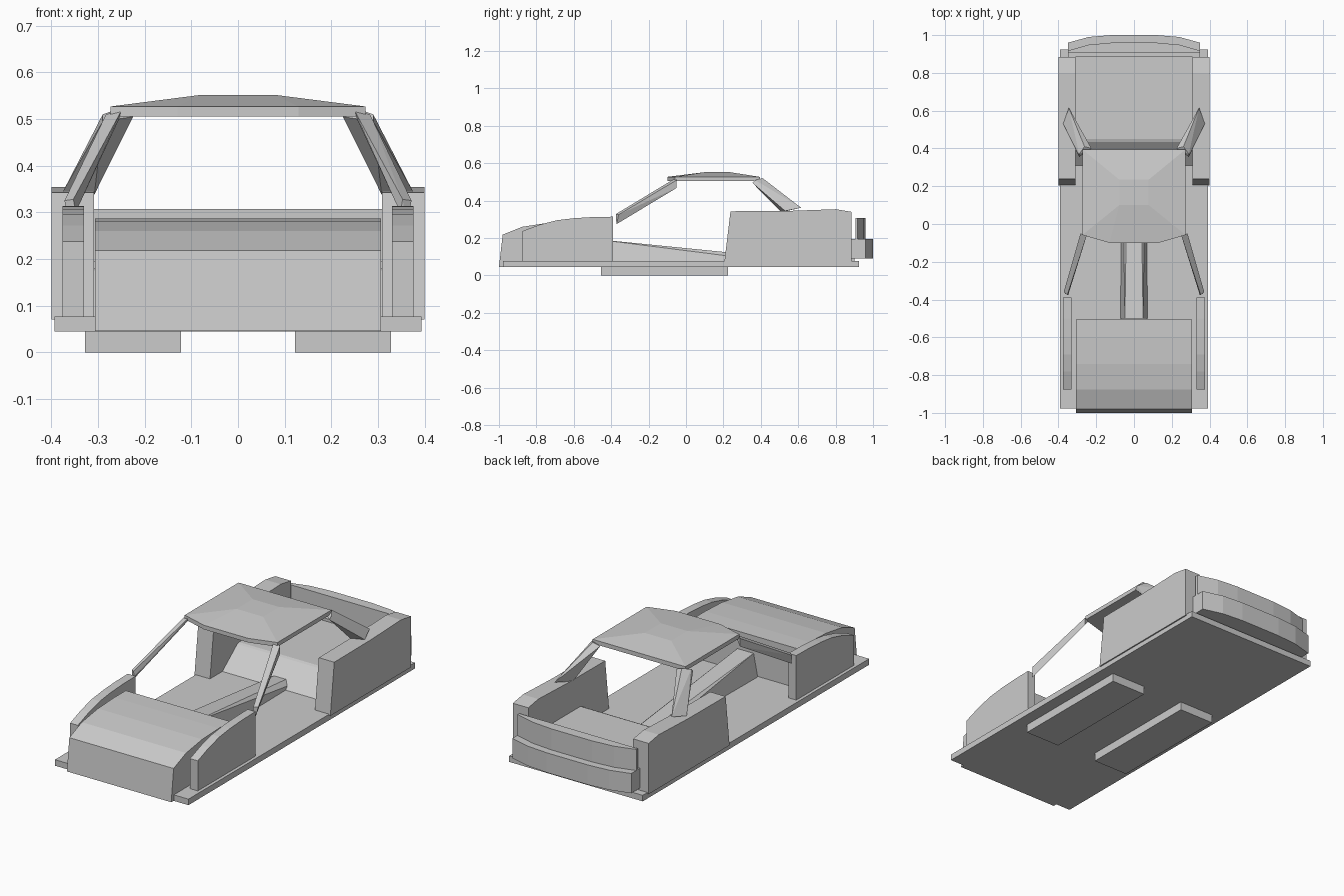
import bpy, bmesh
from mathutils import Vector

if "Cube" in bpy.data.objects:
    bpy.data.objects.remove(bpy.data.objects["Cube"])


def finish(name, bm):
    bmesh.ops.recalc_face_normals(bm, faces=bm.faces)
    mesh = bpy.data.meshes.new(name)
    bm.to_mesh(mesh)
    bm.free()
    obj = bpy.data.objects.new(name, mesh)
    bpy.context.collection.objects.link(obj)
    return obj


def prism(name, pts, direction):
    """Extrude a closed outline of 3D points along a direction."""
    bm = bmesh.new()
    face = bm.faces.new([bm.verts.new(p) for p in pts])
    ext = bmesh.ops.extrude_face_region(bm, geom=[face])
    verts = [g for g in ext["geom"] if isinstance(g, bmesh.types.BMVert)]
    bmesh.ops.translate(bm, verts=verts, vec=Vector(direction))
    if not any(len(f.verts) == len(pts) and f is face for f in bm.faces):
        bm.faces.new(face.verts)
    return finish(name, bm)


def side_profile(name, yz, x0, x1):
    return prism(name, [(x0, y, z) for y, z in yz], (x1 - x0, 0, 0))


def plan(name, xy, z0, z1):
    return prism(name, [(x, y, z0) for x, y in xy], (0, 0, z1 - z0))


def box(name, x0, x1, y0, y1, z0, z1):
    return plan(name, [(x0, y0), (x1, y0), (x1, y1), (x0, y1)], z0, z1)


def hull(name, pts):
    bm = bmesh.new()
    for p in pts:
        bm.verts.new(p)
    res = bmesh.ops.convex_hull(bm, input=bm.verts)
    loose = [v for v in bm.verts if not v.link_faces]
    bmesh.ops.delete(bm, geom=loose, context="VERTS")
    bmesh.ops.dissolve_limit(bm, angle_limit=0.02, verts=bm.verts, edges=bm.edges)
    return finish(name, bm)


def mirror_x(obj):
    mod = obj.modifiers.new("mirror", "MIRROR")
    mod.use_mirror_merge = False


# Floor pan and the two skids below it
box("floor_pan", -0.393, 0.393, -0.978, 0.925, 0.045, 0.077)
mirror_x(box("skid", 0.122, 0.328, -0.455, 0.225, 0, 0.045))

# Hood block
side_profile("hood", [(-1, 0.046), (-0.98, 0.218), (-0.875, 0.26), (-0.74, 0.281),
                      (-0.6, 0.287), (-0.505, 0.287), (-0.505, 0.046)], -0.307, 0.307)

# Front fenders
mirror_x(side_profile("front_fender", [
    (-0.875, 0.077), (-0.875, 0.237), (-0.78, 0.272), (-0.69, 0.295),
    (-0.6, 0.306), (-0.5, 0.312), (-0.39, 0.314), (-0.39, 0.077)], 0.33, 0.376))

# Rear quarter panels
mirror_x(side_profile("rear_quarter", [
    (0.205, 0.07), (0.238, 0.343), (0.55, 0.345), (0.8, 0.354),
    (0.885, 0.34), (0.885, 0.07)], 0.309, 0.4))

# Centre tunnel, tapering to the rear
hull("centre_tunnel", [(s * x, y, z) for s in (-1, 1) for x, y, z in (
    (0.072, -0.5, 0.077), (0.048, -0.5, 0.196),
    (0.062, 0.44, 0.077), (0.034, 0.44, 0.102))])

# Rear seat slope and trunk deck
side_profile("rear_deck", [(0.31, 0.06), (0.31, 0.077), (0.435, 0.175), (0.45, 0.18),
                           (0.9, 0.18), (0.9, 0.06)], -0.309, 0.309)

# Bowed rear panel and bumper
for name, front, end, mid, z0, z1 in (("rear_panel", 0.905, 0.918, 0.96, 0.195, 0.307),
                                      ("rear_bumper", 0.885, 0.96, 1.0, 0.09, 0.195)):
    plan(name, [(-0.35, front), (0.35, front), (0.35, end), (0.24, (end + mid) / 2 + 0.01),
                (0.12, mid), (-0.12, mid), (-0.24, (end + mid) / 2 + 0.01),
                (-0.35, end)], z0, z1)

# Roof: shallow pyramid with small flat centre
rim = [(0.273, -0.058), (0.13, -0.1), (0.273, 0.395)]
hull("roof", [(s * x, y, z) for s in (-1, 1) for x, y in rim for z in (0.505, 0.527)]
     + [(s * 0.078, y, 0.552) for s in (-1, 1) for y in (0.1, 0.235)])

# Windscreen pillars
mirror_x(hull("front_pillar", [
    (0.353, -0.375, 0.328), (0.372, -0.36, 0.325), (0.362, -0.37, 0.275), (0.348, -0.375, 0.3),
    (0.25, -0.06, 0.518), (0.283, -0.05, 0.51), (0.283, -0.05, 0.468), (0.255, -0.06, 0.5)]))

# Rear pillars
mirror_x(hull("rear_pillar", [
    (0.308, 0.51, 0.338), (0.345, 0.615, 0.362), (0.375, 0.53, 0.345),
    (0.225, 0.4, 0.505), (0.29, 0.355, 0.495), (0.262, 0.41, 0.52), (0.29, 0.37, 0.51)]))
